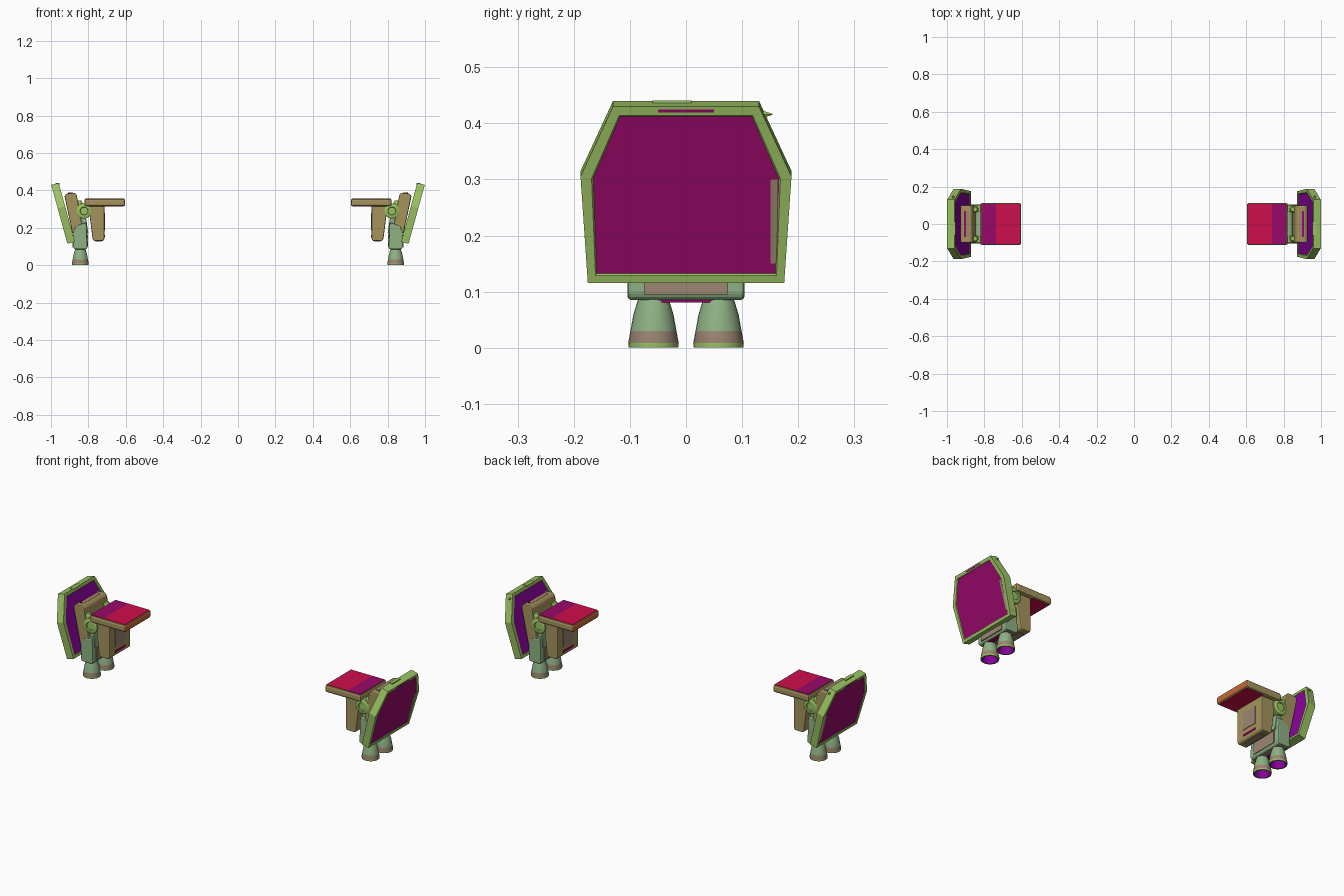
import bpy, bmesh, math
from mathutils import Matrix, Vector

old = bpy.data.objects.get("Cube")
if old:
    bpy.data.objects.remove(old, do_unlink=True)


def material(name, rgb):
    lin = [((c / 255 + 0.055) / 1.055) ** 2.4 if c > 10 else c / 255 / 12.92 for c in rgb]
    m = bpy.data.materials.new(name)
    m.use_nodes = True
    m.diffuse_color = (*lin, 1)
    m.node_tree.nodes["Principled BSDF"].inputs["Base Color"].default_value = (*lin, 1)
    return m


lime = material("lime green", (154, 194, 98))
sage = material("sage green", (142, 178, 132))
tan = material("tan", (166, 148, 92))
taupe = material("taupe", (156, 134, 114))
purple = material("purple", (153, 8, 106))
violet = material("violet", (138, 2, 158))
red = material("crimson", (206, 14, 76))
orange = material("burnt orange", (200, 104, 54))
parts = []


def finish(name, bm, mats, bevel=0.0, smooth=True):
    bmesh.ops.recalc_face_normals(bm, faces=bm.faces[:])
    mesh = bpy.data.meshes.new(name)
    bm.to_mesh(mesh)
    bm.free()
    for m in mats:
        mesh.materials.append(m)
    ob = bpy.data.objects.new("left_" + name, mesh)
    bpy.context.collection.objects.link(ob)
    if bevel:
        mod = ob.modifiers.new("bevel", "BEVEL")
        mod.width, mod.segments = bevel, 2
        mod.limit_method = "ANGLE"
    if smooth:
        bpy.ops.object.select_all(action="DESELECT")
        ob.select_set(True)
        bpy.context.view_layer.objects.active = ob
        bpy.ops.object.shade_smooth_by_angle(angle=math.radians(35))
    parts.append(ob)


def prism(name, profile, y0, y1, mats, bevel=0.0, rule=None):
    """Extrude an xz profile along y; rule picks a material from a normal."""
    bm = bmesh.new()
    face = bm.faces.new([bm.verts.new((x, y0, z)) for x, z in profile])
    ext = bmesh.ops.extrude_face_region(bm, geom=[face])["geom"]
    bmesh.ops.translate(bm, vec=(0, y1 - y0, 0),
                        verts=[v for v in ext if isinstance(v, bmesh.types.BMVert)])
    bmesh.ops.recalc_face_normals(bm, faces=bm.faces[:])
    bm.normal_update()
    if rule:
        for f in bm.faces:
            f.material_index = rule(f.normal)
    finish(name, bm, mats, bevel, smooth=False)


def box(name, x0, x1, y0, y1, z0, z1, mats, bevel=0.0, rule=None):
    prism(name, [(x0, z0), (x1, z0), (x1, z1), (x0, z1)], y0, y1, mats, bevel, rule)


def lathe(name, profile, center, mats, axis="Z", steps=24, bands=None):
    """Spin (radius, height) points; bands gives a material per profile segment."""
    bm = bmesh.new()
    rings = []
    for r, h in profile:
        ring = []
        for i in range(steps):
            a = math.tau * i / steps
            p = (r * math.cos(a), r * math.sin(a), h)
            p = p if axis == "Z" else (p[0], p[2], p[1])
            ring.append(bm.verts.new(Vector(p) + Vector(center)))
        rings.append(ring)
    for k in range(len(rings) - 1):
        for i in range(steps):
            j = (i + 1) % steps
            f = bm.faces.new((rings[k][i], rings[k][j], rings[k + 1][j], rings[k + 1][i]))
            f.material_index = bands[k] if bands else 0
    bm.faces.new(rings[0])
    last = bm.faces.new(rings[-1])
    last.material_index = bands[-1] if bands else 0
    finish(name, bm, mats)


def shield_x(z):
    return 0.912 + (z - 0.115) * 0.275


def shield_plate(name, y0, y1, z0, z1, lift, mat):
    """Thin plate lying on the leaning outer side of the shield."""
    a, b = shield_x(z0) + lift, shield_x(z1) + lift
    prism(name, [(a - 0.006, z0), (a, z0), (b, z1), (b - 0.006, z1)], y0, y1, [mat])


# Leaning six-sided shield with a shallow recessed panel on each side
half = [(0.175, 0.115), (0.188, 0.305), (0.13, 0.43)]
outline = half + [(-y, z) for y, z in reversed(half)]
bm = bmesh.new()
outer = [bm.verts.new((shield_x(z), y, z)) for y, z in outline]
inner = [bm.verts.new(v.co + Vector((-0.04, 0, 0.01))) for v in outer]
panels = [bm.faces.new(outer), bm.faces.new(inner[::-1])]
for i in range(6):
    j = (i + 1) % 6
    bm.faces.new((outer[j], outer[i], inner[i], inner[j]))
bmesh.ops.recalc_face_normals(bm, faces=bm.faces[:])
bm.normal_update()
for slot, face in enumerate(panels, 1):
    bmesh.ops.inset_region(bm, faces=[face], thickness=0.02, depth=0.0)
    bmesh.ops.inset_region(bm, faces=[face], thickness=0.003, depth=-0.003)
    face.material_index = slot
finish("shield", bm, [lime, purple, violet], smooth=False)

# Painted strips on the shield, a spur on its rear upper corner, a top ridge
shield_plate("shield_top_strip", -0.05, 0.05, 0.419, 0.425, 0.001, purple)
shield_plate("shield_side_strip", 0.151, 0.163, 0.15, 0.3, -0.002, taupe)
lathe("shield_spur", [(0.011, 0), (0.007, 0.014), (0.001, 0.03)],
      (0.966, 0.124, 0.416), [lime], axis="Y", steps=6)
box("shield_ridge", 0.955, 0.975, -0.06, 0.01, 0.43, 0.441, [lime])

# Leaning bracket behind the shield
prism("bracket", [(0.828, 0.185), (0.885, 0.17), (0.928, 0.37), (0.918, 0.382),
                  (0.875, 0.388), (0.862, 0.375)], -0.1, 0.1, [tan], 0.006)
for name, x, width, mat in (("taupe", 0.881, 0.018, taupe), ("purple", 0.899, 0.01, purple)):
    box("bracket_top_" + name, x, x + width, -0.07, 0.07, 0.38, 0.3885, [mat])

# Hinge barrel, discs and rods
lathe("hinge_barrel", [(0.026, -0.08), (0.026, 0.08)], (0.825, 0, 0.29), [sage], axis="Y")
for side, s in (("front", -1), ("back", 1)):
    lathe(side + "_hinge_disc",
          [(0.041, s * 0.066), (0.041, s * 0.1), (0.033, s * 0.105),
           (0.022, s * 0.105), (0.02, s * 0.1)],
          (0.823, 0, 0.29), [lime], axis="Y", steps=28)
    lathe(side + "_hinge_knob", [(0.016, 0.30), (0.018, 0.335), (0.012, 0.347)],
          (0.85, s * 0.078, 0), [lime], steps=16)
    prism(side + "_hinge_strut", [(0.80, 0.17), (0.83, 0.17), (0.845, 0.27), (0.815, 0.27)],
          s * 0.055, s * 0.085, [sage], 0.003)

# Thruster body under the bracket, taupe below
prism("thruster_body", [(0.812, 0.085), (0.873, 0.085), (0.88, 0.095), (0.88, 0.175),
                        (0.868, 0.21), (0.81, 0.23), (0.805, 0.095)],
      -0.104, 0.104, [sage, taupe], 0.008, rule=lambda n: 1 if n.z < -0.9 else 0)
box("body_outer_panel", 0.878, 0.884, -0.075, 0.075, 0.095, 0.165, [taupe])
box("body_inner_panel", 0.802, 0.809, -0.075, 0.075, 0.1, 0.165, [taupe])
box("body_bottom_strip", 0.845, 0.868, -0.065, 0.065, 0.081, 0.087, [purple])

# Two bell nozzles, hollow below
bell = [(0.026, 0.09), (0.03, 0.078), (0.036, 0.058), (0.041, 0.03), (0.045, 0.008),
        (0.044, 0), (0.038, 0), (0.032, 0.03), (0.02, 0.055)]
for side, s in (("front", -1), ("back", 1)):
    lathe(side + "_nozzle", bell, (0.843, s * 0.058, 0), [sage, taupe, violet, lime],
          bands=[0, 0, 0, 1, 3, 3, 2, 2])

# Flat table slab reaching inwards, orange at its tip
box("slab", 0.603, 0.822, -0.113, 0.113, 0.315, 0.356, [tan, orange], 0.011,
    rule=lambda n: 1 if n.x < -0.9 else 0)
box("slab_top_tip", 0.61, 0.738, -0.106, 0.106, 0.350, 0.3568, [red])
box("slab_top_root", 0.738, 0.815, -0.106, 0.106, 0.350, 0.3568, [purple])
box("slab_underside", 0.613, 0.712, -0.103, 0.103, 0.314, 0.320, [red])

# Tapered box hanging under the slab, with a panel and a low stripe
prism("hanging_box", [(0.714, 0.32), (0.80, 0.32), (0.777, 0.137), (0.768, 0.13),
                      (0.722, 0.13), (0.714, 0.14)], -0.092, 0.092, [tan], 0.008)
box("box_inner_panel", 0.711, 0.717, -0.045, 0.045, 0.185, 0.28, [taupe])
box("box_inner_stripe", 0.711, 0.717, -0.045, 0.045, 0.152, 0.162, [purple])
box("box_bottom_panel", 0.73, 0.762, -0.06, 0.06, 0.127, 0.133, [taupe])

# The opposite unit is a mirror image
for ob in list(parts):
    twin = ob.copy()
    twin.name = ob.name.replace("left_", "right_")
    twin.data = ob.data.copy()
    twin.data.transform(Matrix.Scale(-1, 4, (1, 0, 0)))
    twin.data.flip_normals()
    bpy.context.collection.objects.link(twin)
